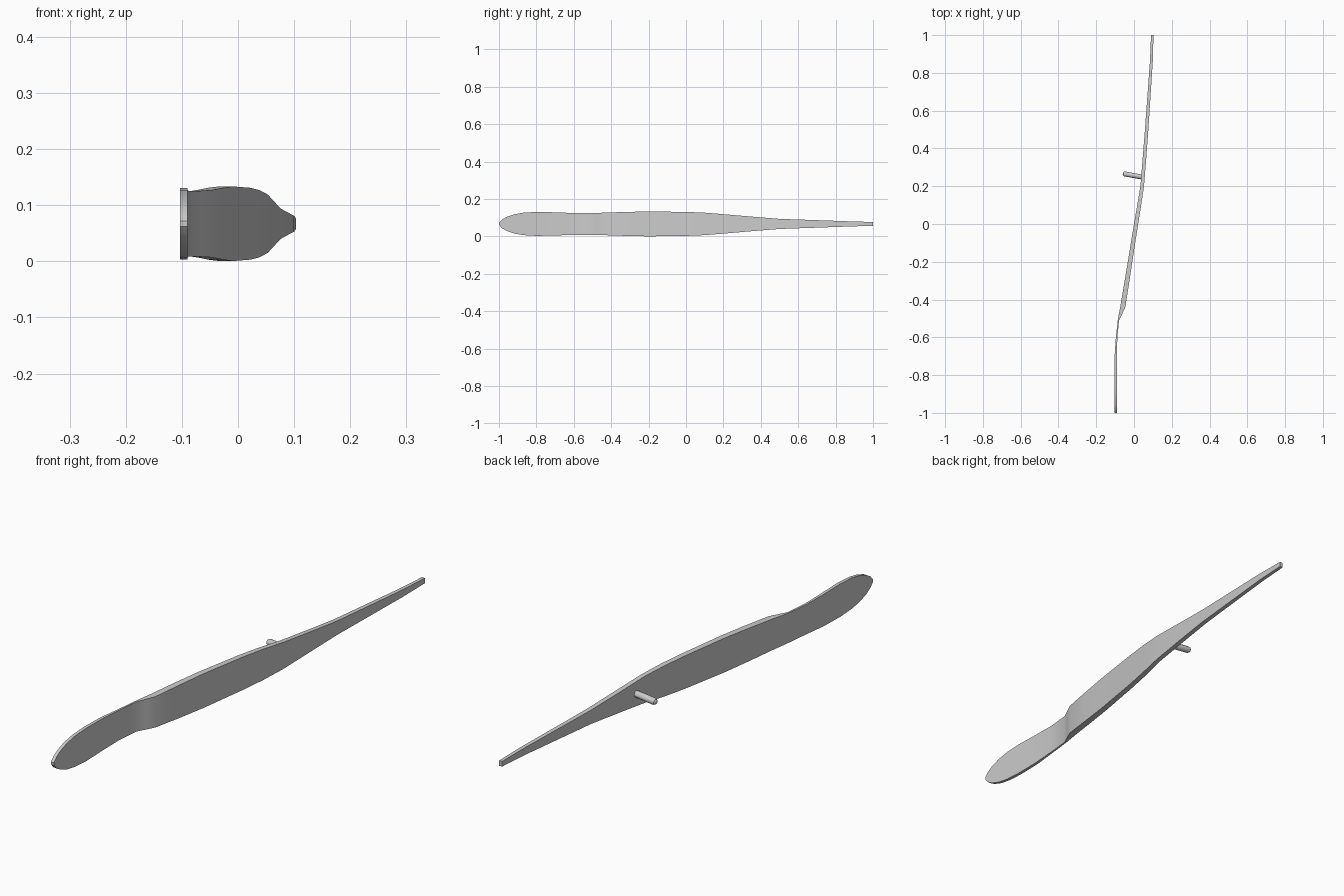
import bpy, bmesh, math
from mathutils import Vector

if "Cube" in bpy.data.objects:
    bpy.data.objects.remove(bpy.data.objects["Cube"])

ZC = 0.067

# stations along the blade: y, left x, right x, half height
stations = [
    (-1.000, -0.103, -0.090, 0.005),
    (-0.985, -0.103, -0.090, 0.022),
    (-0.960, -0.103, -0.090, 0.037),
    (-0.920, -0.103, -0.090, 0.051),
    (-0.870, -0.103, -0.090, 0.060),
    (-0.800, -0.103, -0.090, 0.064),
    (-0.700, -0.103, -0.091, 0.062),
    (-0.600, -0.096, -0.088, 0.058),
    (-0.510, -0.086, -0.079, 0.058),
    (-0.475, -0.080, -0.062, 0.059),
    (-0.440, -0.073, -0.046, 0.060),
    (-0.320, -0.053, -0.027, 0.064),
    (-0.200, -0.033, -0.009, 0.0665),
    (0.000, 0.000, 0.022, 0.064),
    (0.100, 0.017, 0.038, 0.060),
    (0.200, 0.034, 0.053, 0.052),
    (0.350, 0.046, 0.065, 0.039),
    (0.500, 0.058, 0.076, 0.027),
    (0.870, 0.085, 0.100, 0.014),
    (1.000, 0.090, 0.103, 0.010),
]


def finish(bm, name):
    bmesh.ops.recalc_face_normals(bm, faces=bm.faces)
    mesh = bpy.data.meshes.new(name)
    bm.to_mesh(mesh)
    bm.free()
    ob = bpy.data.objects.new(name, mesh)
    bpy.context.collection.objects.link(ob)
    bpy.ops.object.select_all(action='DESELECT')
    ob.select_set(True)
    bpy.context.view_layer.objects.active = ob
    bpy.ops.object.shade_smooth_by_angle(angle=math.radians(30))
    return ob


def loft(rings, name):
    bm = bmesh.new()
    loops = [[bm.verts.new(p) for p in ring] for ring in rings]
    n = len(loops[0])
    for a, b in zip(loops, loops[1:]):
        for i in range(n):
            j = (i + 1) % n
            bm.faces.new((a[i], a[j], b[j], b[i]))
    bm.faces.new(loops[0])
    bm.faces.new(loops[-1])
    return finish(bm, name)


# curved blade with tapering tail
loft([[(xl, y, ZC - h), (xr, y, ZC - h), (xr, y, ZC + h), (xl, y, ZC + h)]
      for y, xl, xr, h in stations], "blade")

# small peg on the left face, with a rounded end
start, end = Vector((0.046, 0.248, ZC)), Vector((-0.059, 0.267, ZC))
axis = (end - start).normalized()
side = axis.cross(Vector((0, 0, 1)))
up = side.cross(axis)
length = (end - start).length
rings = []
for dist, r in [(0, 0.013), (length - 0.010, 0.013),
                (length - 0.003, 0.010), (length, 0.005)]:
    c = start + axis * dist
    rings.append([c + r * (side * math.cos(t) + up * math.sin(t))
                  for t in (math.tau * k / 12 for k in range(12))])
loft(rings, "peg")
